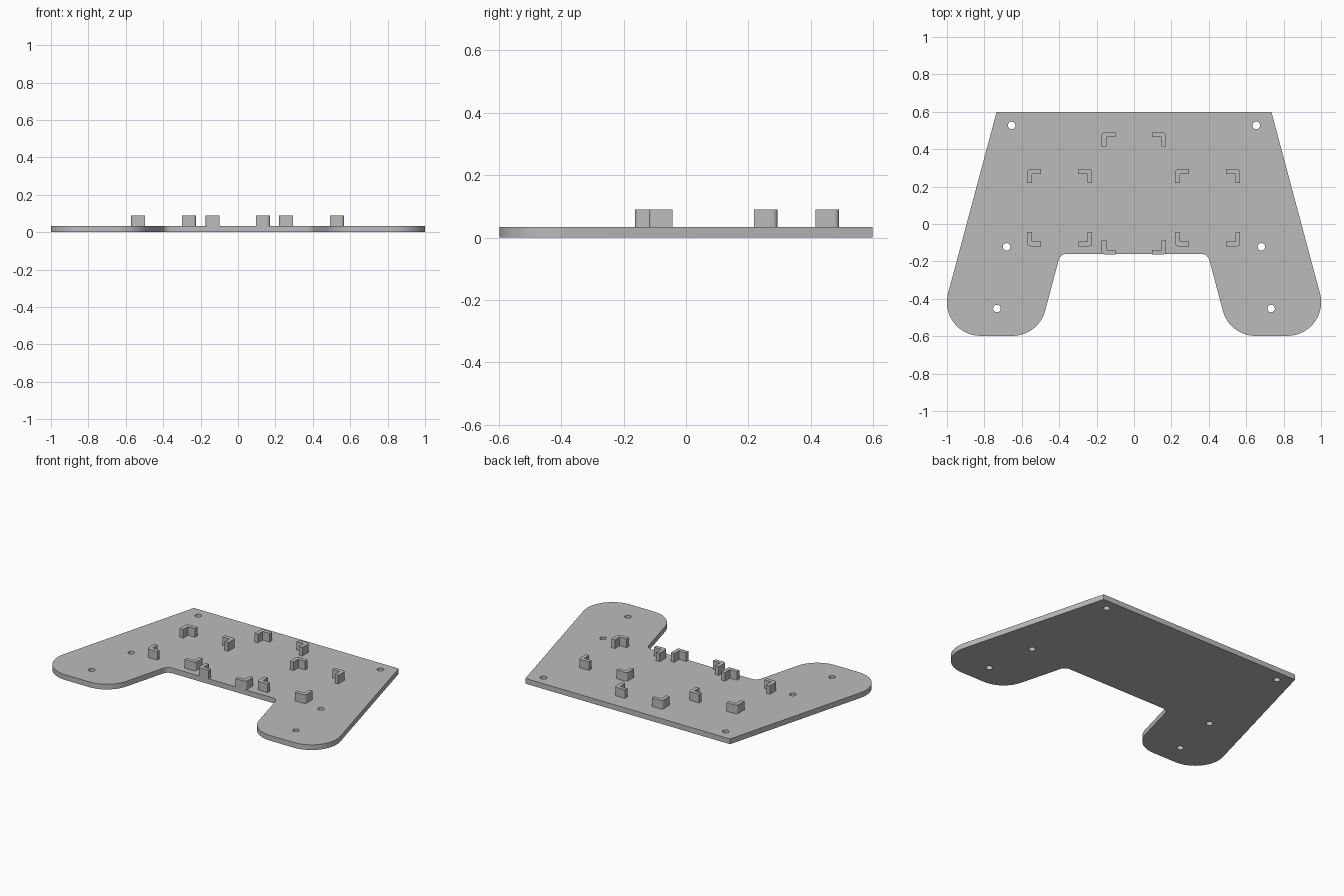
import bpy, bmesh, math
from mathutils import Vector

if "Cube" in bpy.data.objects:
    bpy.data.objects.remove(bpy.data.objects["Cube"])

grey = bpy.data.materials.new("light grey")
grey.diffuse_color = (0.5, 0.5, 0.5, 1)
grey.use_nodes = True
grey.node_tree.nodes["Principled BSDF"].inputs["Base Color"].default_value = grey.diffuse_color


def fillet(corners, steps=16):
    """Turn (x, y, radius) corners into a rounded outline."""
    out = []
    n = len(corners)
    for i, (x, y, r) in enumerate(corners):
        p = Vector((x, y))
        if r == 0:
            out.append(p)
            continue
        a = (Vector(corners[i - 1][:2]) - p).normalized()
        b = (Vector(corners[(i + 1) % n][:2]) - p).normalized()
        half = a.angle(b) / 2
        c = p + (a + b).normalized() * (r / math.sin(half))
        s = p + a * (r / math.tan(half)) - c
        e = p + b * (r / math.tan(half)) - c
        sweep = s.angle_signed(e)  # clockwise positive
        t0 = math.atan2(s.y, s.x)
        for k in range(steps + 1):
            t = t0 - sweep * k / steps
            out.append(c + Vector((math.cos(t), math.sin(t))) * r)
    return out


def prism(name, loops, z0, z1):
    """Extrude an outline (first loop) with holes (other loops)."""
    bm = bmesh.new()
    edges = []
    for loop in loops:
        vs = [bm.verts.new((p[0], p[1], z0)) for p in loop]
        edges += [bm.edges.new((vs[i - 1], vs[i])) for i in range(len(vs))]
    bmesh.ops.triangle_fill(bm, edges=edges, use_beauty=True)
    ext = bmesh.ops.extrude_face_region(bm, geom=bm.faces[:], use_keep_orig=True)
    for v in [g for g in ext["geom"] if isinstance(g, bmesh.types.BMVert)]:
        v.co.z = z1
    bmesh.ops.recalc_face_normals(bm, faces=bm.faces[:])
    me = bpy.data.meshes.new(name)
    bm.to_mesh(me)
    bm.free()
    me.materials.append(grey)
    ob = bpy.data.objects.new(name, me)
    bpy.context.collection.objects.link(ob)
    bpy.ops.object.select_all(action='DESELECT')
    ob.select_set(True)
    bpy.context.view_layer.objects.active = ob
    bpy.ops.object.shade_smooth_by_angle(angle=math.radians(30))
    return ob


# base plate: tapered body with two rounded legs and a notch
right = [(0.735, 0.598, 0), (1.055, -0.598, 0.18), (0.511, -0.598, 0.18), (0.394, -0.16, 0.045)]
outline = right + [(-x, y, r) for x, y, r in reversed(right)]

# screw holes
holes = []
for hx, hy in [(0.654, 0.527), (0.681, -0.122), (0.733, -0.452)]:
    for s in (-1, 1):
        holes.append([(s * hx + 0.02 * math.cos(k * math.tau / 32),
                       hy + 0.02 * math.sin(k * math.tau / 32)) for k in range(32)])
prism("base_plate", [fillet(outline)] + holes, 0, 0.034)


# corner brackets: L shapes holding three square modules
def bracket(x, y, dx, dy, size=0.075, t=0.025):
    pts = [(0, 0, 0.016), (size, 0, 0), (size, t, 0), (t, t, 0), (t, size, 0), (0, size, 0)]
    prism("corner_bracket", [fillet([(x + dx * u, y + dy * v, r) for u, v, r in pts], 8)], 0.033, 0.09)


for x0, x1, y0, y1 in [(-0.571, -0.224, -0.119, 0.293),
                       (-0.173, 0.171, -0.163, 0.49),
                       (0.22, 0.567, -0.119, 0.293)]:
    for x, dx in ((x0, 1), (x1, -1)):
        for y, dy in ((y0, 1), (y1, -1)):
            bracket(x, y, dx, dy)
